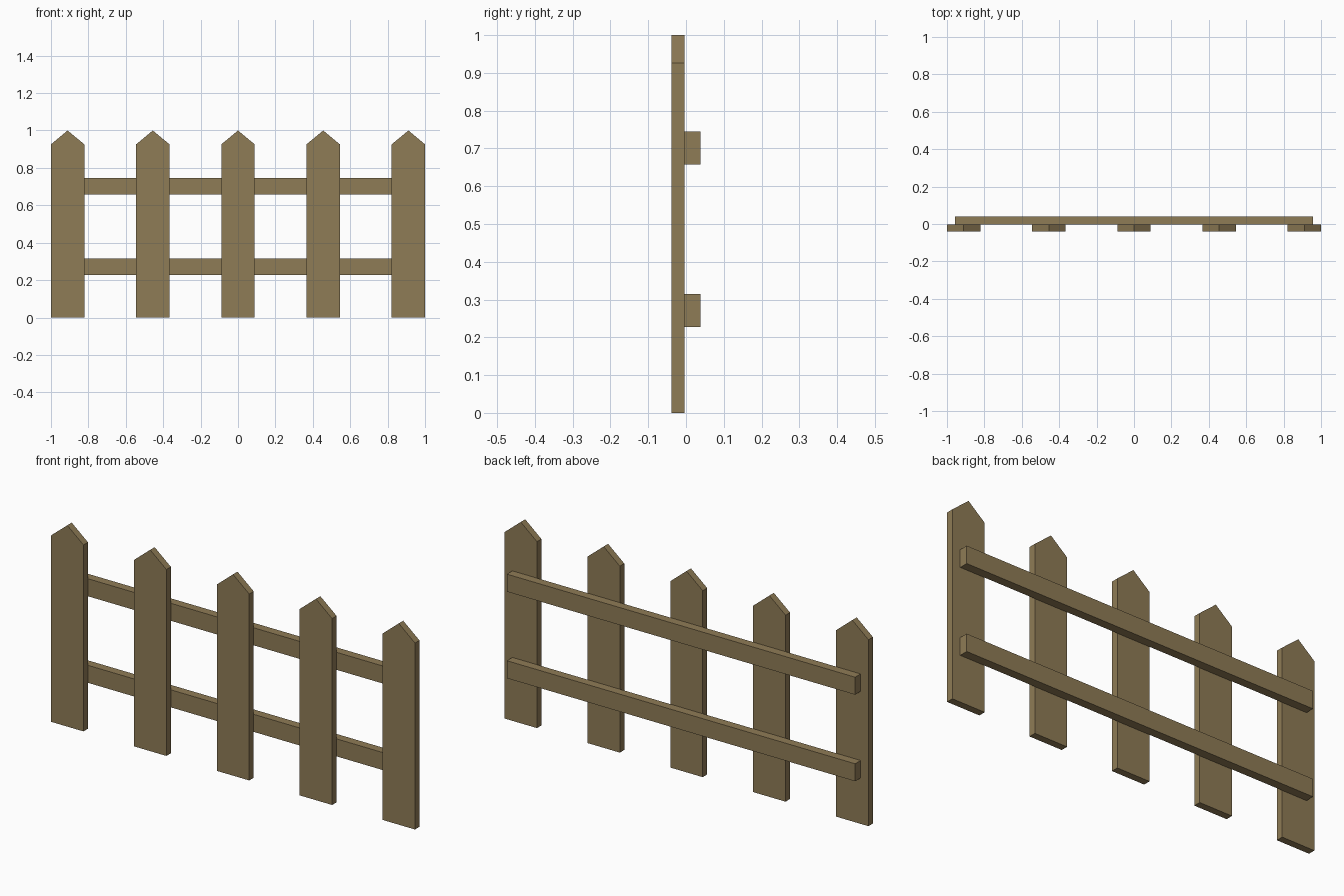
import bpy

if "Cube" in bpy.data.objects:
    bpy.data.objects.remove(bpy.data.objects["Cube"])

wood = bpy.data.materials.new("wood")
wood.diffuse_color = (0.275, 0.2, 0.093, 1)
wood.use_nodes = True
wood.node_tree.nodes["Principled BSDF"].inputs["Base Color"].default_value = wood.diffuse_color


def extrude_profile(name, profile, y0, y1):
    """Extrude an (x, z) outline, counter-clockwise from the front, along y."""
    n = len(profile)
    verts = [(x, y, z) for y in (y0, y1) for x, z in profile]
    faces = [list(range(n)), list(range(2 * n - 1, n - 1, -1))]
    faces += [[i, i + n, (i + 1) % n + n, (i + 1) % n] for i in range(n)]
    mesh = bpy.data.meshes.new(name)
    mesh.from_pydata(verts, [], faces)
    mesh.materials.append(wood)
    obj = bpy.data.objects.new(name, mesh)
    bpy.context.collection.objects.link(obj)
    return obj


FRONT, JOINT, BACK = -0.039, -0.004, 0.039

# Five pointed pickets
half = 0.089
outline = [(-half, 0), (half, 0), (half, 0.926), (0, 1), (-half, 0.926)]
for i in range(5):
    picket = extrude_profile(f"picket_{i + 1}", outline, FRONT, JOINT)
    picket.location.x = (i - 2) * 0.4555

# Two rails behind the pickets
for name, z0, z1 in (("lower_rail", 0.228, 0.315), ("upper_rail", 0.658, 0.745)):
    extrude_profile(name, [(-0.957, z0), (0.957, z0), (0.957, z1), (-0.957, z1)], JOINT, BACK)
